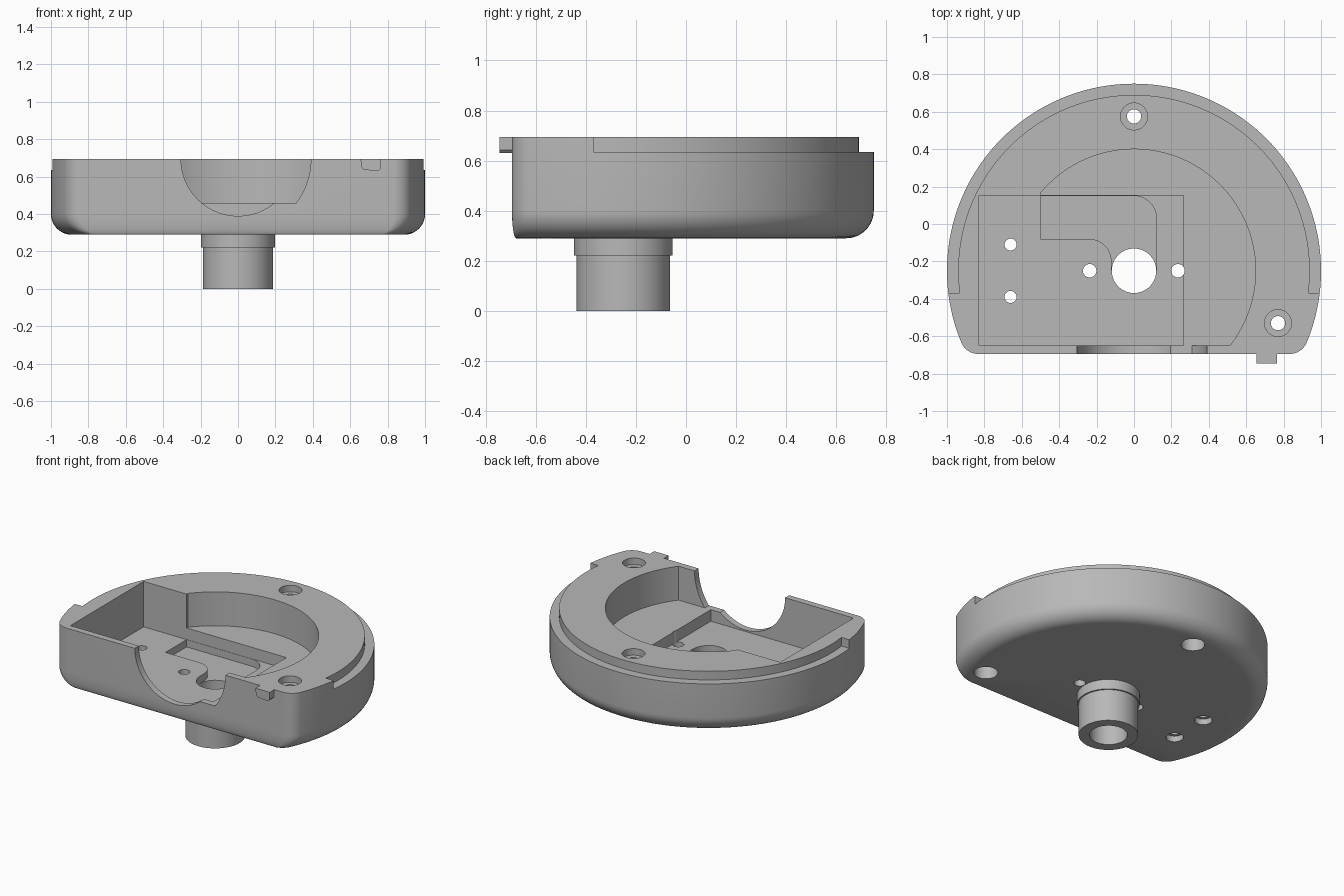
import bpy, bmesh
from math import sin, cos, asin, acos, degrees, radians, pi, sqrt

cube = bpy.data.objects.get("Cube")
if cube:
    bpy.data.objects.remove(cube, do_unlink=True)

grey = bpy.data.materials.new("plain grey")
grey.use_nodes = True
COLOUR = (0.48, 0.48, 0.48, 1)
grey.diffuse_color = COLOUR
grey.node_tree.nodes["Principled BSDF"].inputs["Base Color"].default_value = COLOUR

CY = -0.25                      # centre of the round housing in y
FRONT, TOP, BASE = -0.695, 0.695, 0.29
FLOOR, SHELF = 0.38, 0.46       # box pocket and round pocket floors


def arc(cx, cy, r, a, b, n=24):
    return [(cx + r * cos(radians(a + (b - a) * i / n)),
             cy + r * sin(radians(a + (b - a) * i / n))) for i in range(n + 1)]


def circle(cx, cy, r, n=64):
    return arc(cx, cy, r, 0, 360, n)[:-1]


def loft(name, rings):
    """Skin equal-length rings of 3D points and cap both ends."""
    bm = bmesh.new()
    rows = [[bm.verts.new(p) for p in ring] for ring in rings]
    for a, b in zip(rows, rows[1:]):
        for i in range(len(a)):
            j = (i + 1) % len(a)
            bm.faces.new((a[i], a[j], b[j], b[i]))
    bm.faces.new(rows[0])
    bm.faces.new(rows[-1])
    bmesh.ops.recalc_face_normals(bm, faces=bm.faces)
    mesh = bpy.data.meshes.new(name)
    bm.to_mesh(mesh)
    bm.free()
    mesh.materials.append(grey)
    ob = bpy.data.objects.new(name, mesh)
    bpy.context.collection.objects.link(ob)
    return ob


def prism(name, pts, lo, hi, along_y=False):
    if along_y:
        return loft(name, [[(u, w, v) for u, v in pts] for w in (lo, hi)])
    return loft(name, [[(u, v, w) for u, v in pts] for w in (lo, hi)])


def combine(target, tool, operation="DIFFERENCE"):
    mod = target.modifiers.new("boolean", "BOOLEAN")
    mod.operation, mod.object, mod.solver = operation, tool, "EXACT"
    bpy.context.view_layer.objects.active = target
    bpy.ops.object.modifier_apply(modifier=mod.name)
    bpy.data.objects.remove(tool, do_unlink=True)


def outline(inset):
    """Round housing with a flat front and rounded front corners."""
    big, rc = 1 - inset, 0.1 - inset * 0.5
    y = FRONT + inset * 0.15 + rc
    x = sqrt((big - rc) ** 2 - (y - CY) ** 2)
    a = degrees(asin((y - CY) / (big - rc)))
    return (arc(0, CY, big, a, 180 - a, 128)
            + arc(-x, y, rc, 180 - a, 270, 12)[1:]
            + arc(x, y, rc, 270, 360 + a, 12)[:-1])


# Housing with a rounded bottom edge
R = 0.11
levels = [(R * (1 - sin(t)), BASE + R * (1 - cos(t)))
          for t in [pi / 2 * i / 10 for i in range(11)]] + [(0, TOP)]
housing = loft("housing", [[(x, y, z) for x, y in outline(i)] for i, z in levels])

# Locating tab on the front
combine(housing, prism("tab", [(0.655, TOP), (0.66, 0.65), (0.672, 0.637),
                               (0.75, 0.63), (0.762, 0.642), (0.765, TOP)],
                       -0.745, -0.66, True), "UNION")

# Stepped spindle under the housing
combine(housing, prism("collar", circle(0, CY, 0.197), 0.222, BASE + 0.02), "UNION")
combine(housing, prism("spindle", circle(0, CY, 0.187), 0, 0.24), "UNION")

# Ledge around the back rim
e = degrees(asin(0.12 / 0.94))
f = degrees(asin(0.12 / 1.1))
ledge = arc(0, CY, 0.94, -e, 180 + e, 128) + arc(0, CY, 1.1, 180 + f, -f, 128)
combine(housing, prism("ledge_cut", ledge, 0.635, 0.9))

# Round pocket, then the deeper box pocket
low, high = degrees(asin(-0.4 / 0.65)), degrees(acos(-0.5 / 0.65))
combine(housing, prism("round_cut", arc(0, CY, 0.65, low, high, 80) + [(-0.5, -0.65)],
                       SHELF, 0.9))
combine(housing, prism("box_cut", [(-0.83, -0.65), (0.265, -0.65), (0.265, 0.152),
                                   (-0.83, 0.152)], FLOOR, 0.9))

# Curved cable channel leading to the bore
channel = ([(-0.5, -0.08)] + arc(-0.24, -0.2, 0.12, 90, 0, 12)
           + [(-0.12, CY), (0.12, CY)] + arc(0, 0.03, 0.12, 0, 90, 12) + [(-0.5, 0.15)])
combine(housing, prism("channel_cut", channel, 0.33, 0.5))

# Round notch through the front wall, with a wider shoulder on one side
combine(housing, prism("notch_cut", arc(0, TOP, 0.305, 180, 360, 48)
                       + [(0.305, 0.9), (-0.305, 0.9)], -0.9, -0.62, True))
s = degrees(asin((SHELF - TOP) / 0.39))
combine(housing, prism("shoulder_cut", [(0, SHELF)] + arc(0, TOP, 0.39, s, 0, 16)
                       + [(0.39, 0.9), (0, 0.9)], -0.9, -0.62, True))

# Spindle bore and drilled holes: x, y, radius, bottom, top
holes = [(0, CY, 0.119, -0.1, 0.9)]
for x, y in ((0, 0.575), (0.77, -0.53)):
    holes += [(x, y, 0.038, 0, 0.9), (x, y, 0.072, 0.65, 0.9), (x, y, 0.075, 0, 0.5)]
for x, y in ((-0.66, -0.11), (-0.66, -0.39)):
    holes += [(x, y, 0.032, 0, 0.5), (x, y, 0.055, 0, 0.33)]
for x in (-0.237, 0.235):
    holes.append((x, CY, 0.036, 0.2, 0.5))
for x, y, r, lo, hi in holes:
    combine(housing, prism("hole_cut", circle(x, y, r, 40), lo, hi))

# Smooth shading with sharp edges kept
bpy.ops.object.select_all(action="DESELECT")
housing.select_set(True)
bpy.context.view_layer.objects.active = housing
bpy.ops.object.shade_smooth_by_angle(angle=radians(30))
